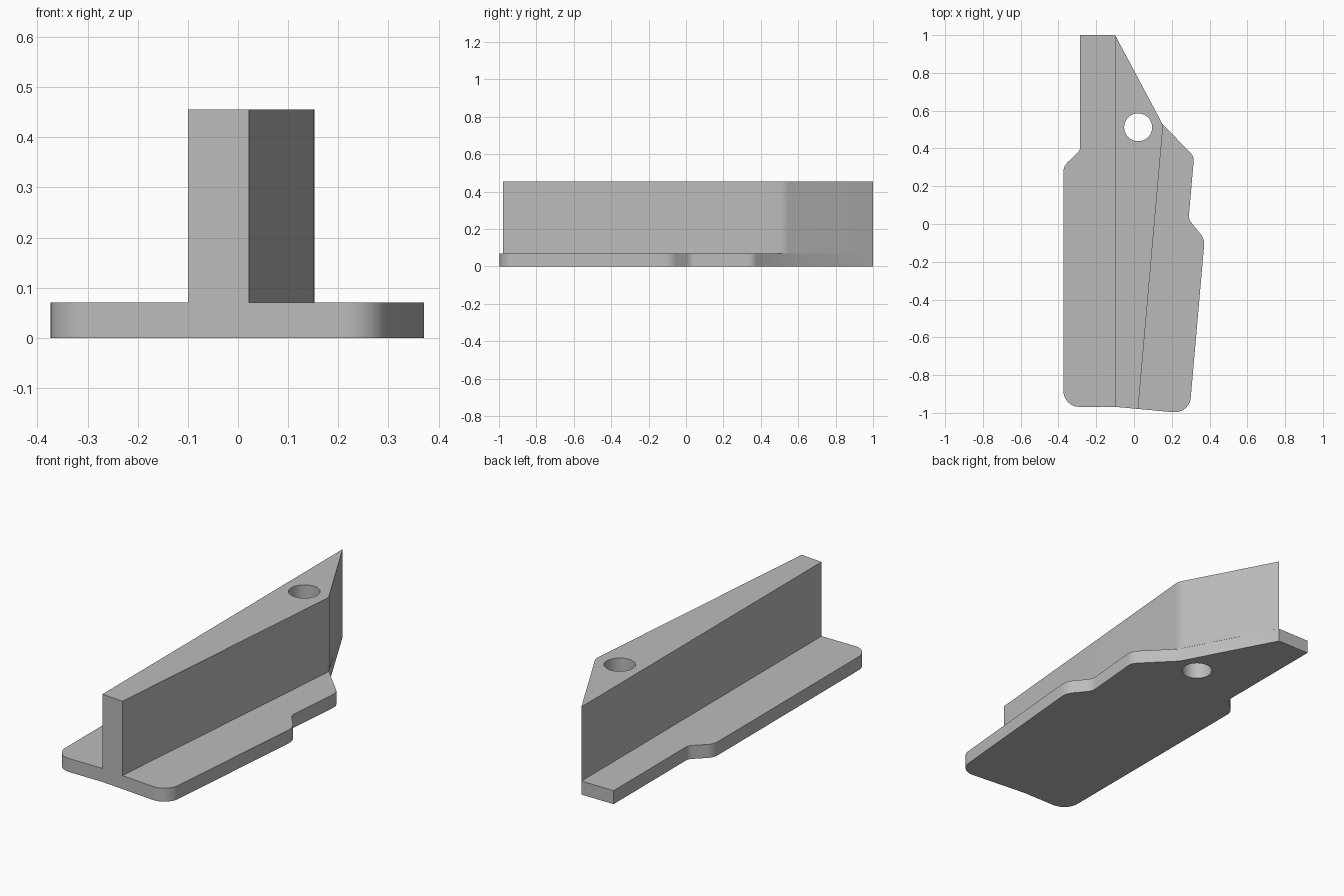
import bpy, bmesh, math
from mathutils import Vector

cube = bpy.data.objects.get("Cube")
if cube:
    bpy.data.objects.remove(cube, do_unlink=True)

grey = bpy.data.materials.new("plain grey")
grey.use_nodes = True
GREY = (0.5, 0.5, 0.5, 1)
grey.diffuse_color = GREY
grey.node_tree.nodes["Principled BSDF"].inputs["Base Color"].default_value = GREY

BASE_TOP, WEB_TOP = 0.07, 0.455
HOLE_CENTRE, HOLE_RADIUS = Vector((0.022, 0.512)), 0.074


def rounded(corners):
    """Outline from (x, y, radius) corners, each non-zero radius made an arc."""
    points = []
    for i, (x, y, r) in enumerate(corners):
        p = Vector((x, y))
        if r == 0:
            points.append(p)
            continue
        a = (Vector(corners[i - 1][:2]) - p).normalized()
        b = (Vector(corners[(i + 1) % len(corners)][:2]) - p).normalized()
        half = a.angle(b) / 2
        centre = p + (a + b).normalized() * r / math.sin(half)
        start = p + a * r / math.tan(half) - centre
        turn = math.pi - 2 * half
        if a.x * b.y - a.y * b.x > 0:
            turn = -turn
        steps = max(3, round(abs(turn) / math.radians(9)))
        for k in range(steps + 1):
            t = turn * k / steps
            points.append(centre + Vector((
                start.x * math.cos(t) - start.y * math.sin(t),
                start.x * math.sin(t) + start.y * math.cos(t))))
    return points


def plate(name, outline, z0, z1):
    """Extrude an outline pierced by the round hole."""
    hole = [HOLE_CENTRE + HOLE_RADIUS * Vector((math.cos(t), math.sin(t)))
            for t in (math.tau * k / 48 for k in range(48))]
    bm = bmesh.new()
    edges = []
    for loop in (outline, hole):
        verts = [bm.verts.new((p.x, p.y, z0)) for p in loop]
        edges += [bm.edges.new((verts[i - 1], verts[i])) for i in range(len(verts))]
    bmesh.ops.triangle_fill(bm, edges=edges, use_beauty=True)
    result = bmesh.ops.extrude_face_region(bm, geom=bm.faces[:], use_keep_orig=True)
    top = [g for g in result["geom"] if isinstance(g, bmesh.types.BMVert)]
    bmesh.ops.translate(bm, verts=top, vec=(0, 0, z1 - z0))
    bmesh.ops.recalc_face_normals(bm, faces=bm.faces[:])
    mesh = bpy.data.meshes.new(name)
    bm.to_mesh(mesh)
    bm.free()
    mesh.materials.append(grey)
    obj = bpy.data.objects.new(name, mesh)
    bpy.context.collection.objects.link(obj)
    bpy.ops.object.select_all(action='DESELECT')
    obj.select_set(True)
    bpy.context.view_layer.objects.active = obj
    bpy.ops.object.shade_smooth_by_angle(angle=math.radians(20))


# Flat foot with stepped sides
plate("base_plate", rounded([
    (-0.374, -0.968, 0.085), (-0.1, -0.968, 0), (0.293, -1.004, 0.085),
    (0.374, -0.08, 0.08), (0.289, 0.025, 0.06), (0.318, 0.358, 0.06),
    (0.149, 0.53, 0), (-0.1, 1, 0), (-0.285, 1, 0),
    (-0.285, 0.39, 0.04), (-0.374, 0.305, 0.07)]), 0, BASE_TOP)

# Tall tapering upright
plate("upright_web", rounded([
    (-0.1, -0.968, 0), (0.022, -0.979, 0),
    (0.154, 0.523, 0.08), (-0.1, 1, 0)]), BASE_TOP, WEB_TOP)
